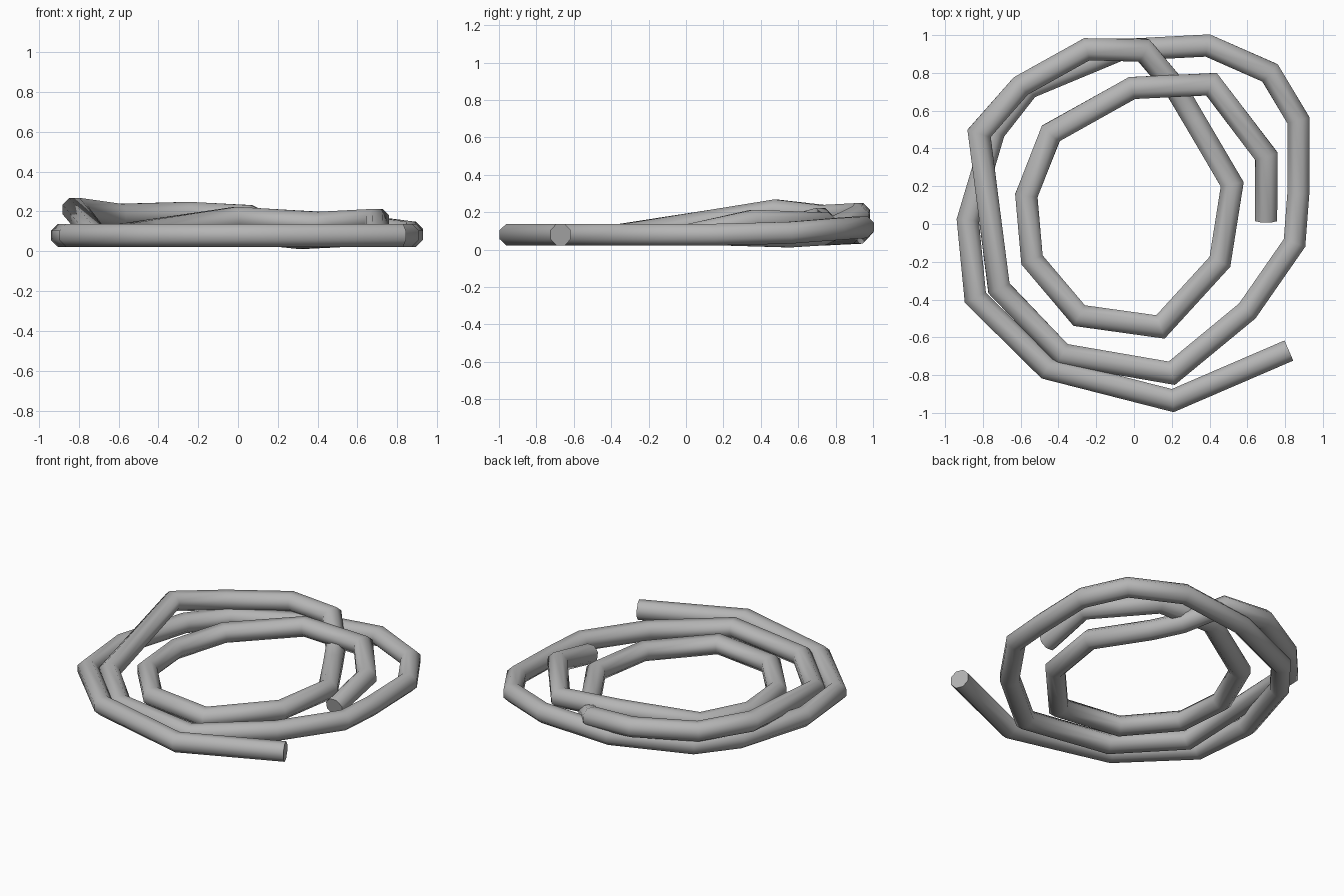
import bpy, bmesh, math
from mathutils import Vector

cube = bpy.data.objects.get("Cube")
if cube:
    bpy.data.objects.remove(cube, do_unlink=True)

# Plain grey hose material
grey = bpy.data.materials.new("hose grey")
grey.use_nodes = True
colour = (0.46, 0.46, 0.46, 1)
grey.diffuse_color = colour
grey.node_tree.nodes["Principled BSDF"].inputs["Base Color"].default_value = colour

SIDES = 8
RADIUS = 0.063

# Centre line as x, y, z: outer coil, middle coil, then inner coil
outer = [(.82, -.67, .08), (.205, -.935, .08), (-.46, -.765, .08), (-.84, -.39, .08),
         (-.88, .02, .08), (-.74, .49, .08), (-.56, .72, .08), (-.08, .92, .09),
         (.39, .945, .12), (.72, .80, .11), (.87, .55, .09), (.87, .16, .08)]
middle = [(.85, -.1, .08), (.60, -.46, .08), (.20, -.79, .08), (-.38, -.69, .08),
          (-.715, -.34, .08), (-.82, .48, .21), (-.6, .73, .18), (-.25, .925, .19),
          (.05, .92, .175), (.22, .72, .08), (.32, .55, .07)]
inner = [(.52, .21, .08), (.455, -.2, .08), (.14, -.545, .08), (-.29, -.485, .08),
         (-.54, -.19, .08), (-.57, .15, .08), (-.44, .48, .1), (-.01, .72, .165),
         (.41, .74, .14), (.70, .36, .155), (.70, .02, .08)]


def sweep(name, path):
    """Mitred tube with closed ends along a polyline."""
    path = [Vector(p) for p in path]
    bm = bmesh.new()
    rings = []
    for i, p in enumerate(path):
        before = (p - path[max(i - 1, 0)]).normalized()
        after = (path[min(i + 1, len(path) - 1)] - p).normalized()
        tangent = (before + after).normalized()
        side = Vector((tangent.y, -tangent.x, 0)).normalized()
        up = side.cross(tangent)
        mitre = 1 / max(tangent.dot(after if after.length else before), 0.7)
        ring = []
        for k in range(SIDES):
            a = math.tau * (k + 0.5) / SIDES
            offset = side * math.cos(a) * mitre + up * math.sin(a)
            ring.append(bm.verts.new(p + offset * RADIUS))
        rings.append(ring)
    for r, s in zip(rings, rings[1:]):
        for k in range(SIDES):
            n = (k + 1) % SIDES
            bm.faces.new((r[k], r[n], s[n], s[k]))
    bm.faces.new(rings[0])
    bm.faces.new(rings[-1])
    bmesh.ops.recalc_face_normals(bm, faces=bm.faces)
    mesh = bpy.data.meshes.new(name)
    bm.to_mesh(mesh)
    bm.free()
    mesh.materials.append(grey)
    obj = bpy.data.objects.new(name, mesh)
    bpy.context.collection.objects.link(obj)
    return obj


# One continuous coiled hose
hose = sweep("coiled_hose", outer + middle + inner)
bpy.context.view_layer.objects.active = hose
hose.select_set(True)
bpy.ops.object.shade_smooth_by_angle(angle=math.radians(60))
